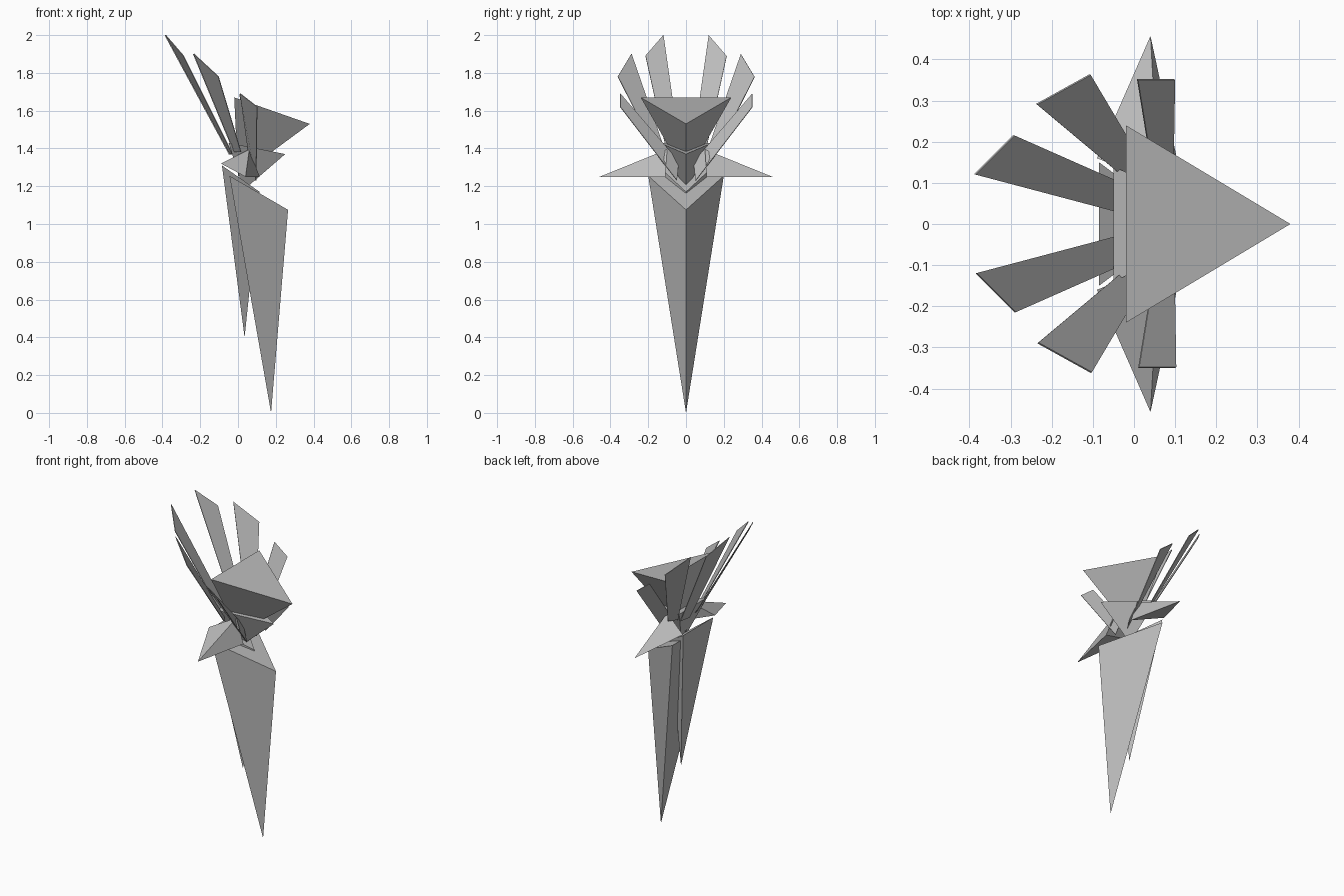
import bpy
import bmesh
from mathutils import Vector

old = bpy.data.objects.get("Cube")
if old:
    bpy.data.objects.remove(old, do_unlink=True)

GREY = (0.5, 0.5, 0.5, 1.0)
grey = bpy.data.materials.new("plain_grey")
grey.use_nodes = True
grey.diffuse_color = GREY
grey.node_tree.nodes["Principled BSDF"].inputs["Base Color"].default_value = GREY


def finish(name, bm):
    bmesh.ops.recalc_face_normals(bm, faces=bm.faces)
    mesh = bpy.data.meshes.new(name)
    bm.to_mesh(mesh)
    bm.free()
    mesh.materials.append(grey)
    obj = bpy.data.objects.new(name, mesh)
    bpy.context.collection.objects.link(obj)
    return obj


def shard(name, points):
    """Four-cornered solid with flat faces."""
    bm = bmesh.new()
    a, b, c, d = [bm.verts.new(p) for p in points]
    for face in ((a, b, c), (a, b, d), (b, c, d), (a, c, d)):
        bm.faces.new(face)
    return finish(name, bm)


def wedge(name, back, half_width, tip, bottom):
    """Symmetric shard: a back edge across y, a front tip and a lower point."""
    x, z = back
    return shard(name, [(x, half_width, z), (x, -half_width, z),
                        (tip[0], 0, tip[1]), (bottom[0], 0, bottom[1])])


def feather(name, points, thickness=0.004):
    """Thin four-sided blade."""
    bm = bmesh.new()
    front = bm.faces.new([bm.verts.new(p) for p in points])
    bm.normal_update()
    offset = front.normal * thickness
    extra = bmesh.ops.extrude_face_region(bm, geom=[front], use_keep_orig=True)
    for v in extra["geom"]:
        if isinstance(v, bmesh.types.BMVert):
            v.co += offset
    return finish(name, bm)


# Head, lower beak and the two hanging body blades
wedge("head", (-0.02, 1.67), 0.24, (0.38, 1.53), (0.0, 1.25))
wedge("lower_beak", (-0.05, 1.43), 0.14, (0.25, 1.37), (0.03, 1.18))
wedge("front_body_blade", (-0.045, 1.255), 0.2, (0.265, 1.075), (0.175, 0.0))
wedge("rear_body_blade", (-0.085, 1.31), 0.15, (0.115, 1.17), (0.035, 0.4))

# Shoulder spikes and crest feathers, built on both sides
shoulder = [(0.04, 0.457, 1.25), (-0.09, 0.16, 1.32),
            (0.06, 0.1, 1.395), (0.115, 0.11, 1.25)]
crest = {
    "inner_feather": [(-0.385, 0.12, 2.0), (-0.29, 0.215, 1.89),
                      (-0.03, 0.1, 1.37), (-0.045, 0.03, 1.37)],
    "middle_feather": [(-0.235, 0.29, 1.9), (-0.105, 0.362, 1.78),
                       (0.015, 0.16, 1.38), (-0.02, 0.11, 1.38)],
    "outer_feather": [(0.01, 0.35, 1.69), (0.1, 0.35, 1.62),
                      (0.095, 0.05, 1.23), (0.06, 0.04, 1.33)],
}
for side, sign in (("far", 1), ("near", -1)):
    def flip(points):
        return [Vector((x, y * sign, z)) for x, y, z in points]
    shard(side + "_shoulder", flip(shoulder))
    for name, points in crest.items():
        feather(side + "_" + name, flip(points))
